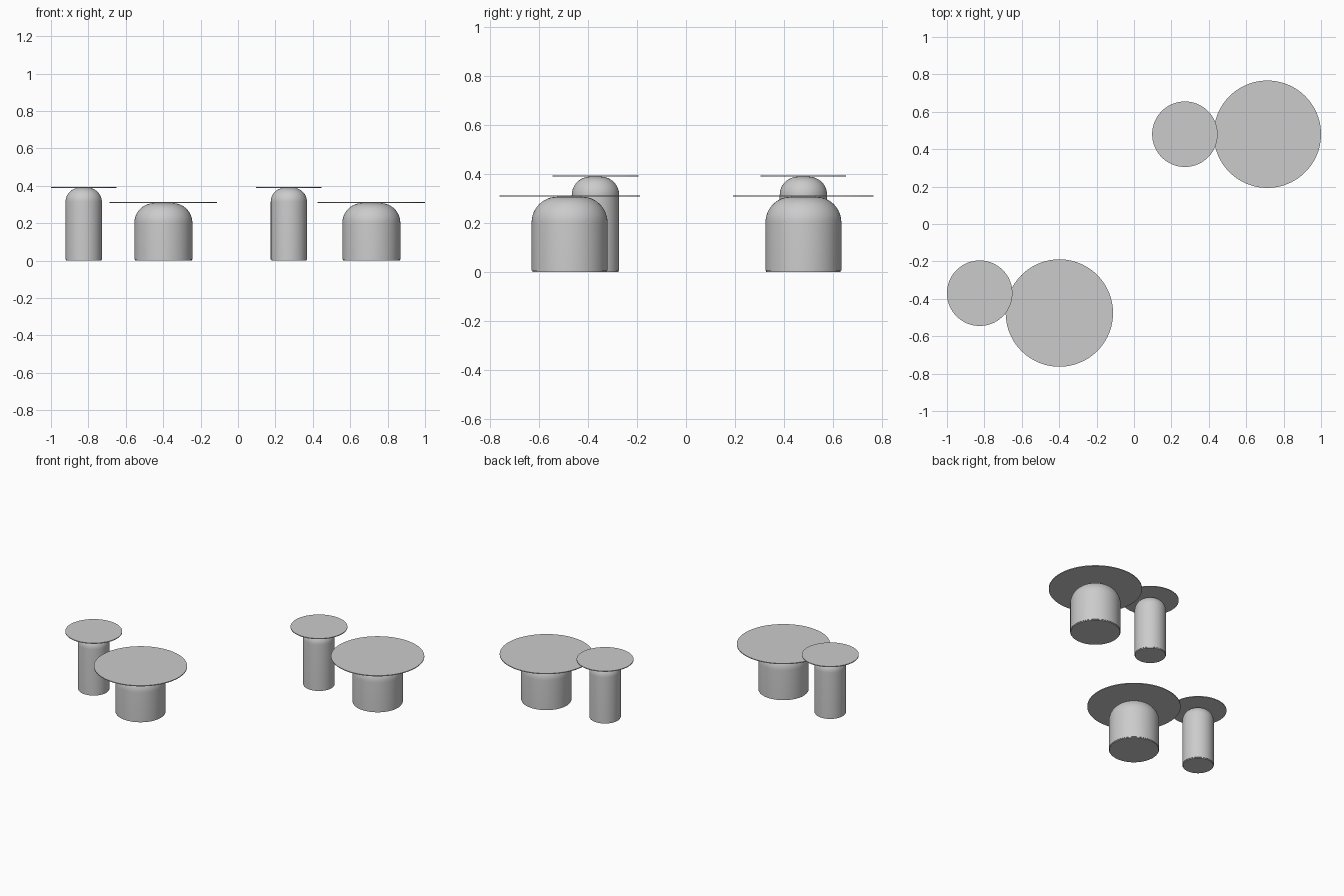
import bpy, bmesh, math

if "Cube" in bpy.data.objects:
    bpy.data.objects.remove(bpy.data.objects["Cube"])

SEG = 96

def lathe(name, profile, loc):
    """Revolve (radius, z) points around z, closing both ends with flat caps."""
    bm = bmesh.new()
    rings = []
    for r, z in profile:
        rings.append([bm.verts.new((r * math.cos(2 * math.pi * i / SEG),
                                    r * math.sin(2 * math.pi * i / SEG), z))
                      for i in range(SEG)])
    for a, b in zip(rings, rings[1:]):
        for i in range(SEG):
            j = (i + 1) % SEG
            bm.faces.new((a[i], a[j], b[j], b[i]))
    bm.faces.new(rings[0][::-1])
    bm.faces.new(rings[-1])
    mesh = bpy.data.meshes.new(name)
    bm.to_mesh(mesh)
    bm.free()
    ob = bpy.data.objects.new(name, mesh)
    ob.location = loc
    bpy.context.collection.objects.link(ob)
    bpy.context.view_layer.objects.active = ob
    ob.select_set(True)
    bpy.ops.object.shade_smooth_by_angle(angle=math.radians(30))
    ob.select_set(False)
    return ob

def table(name, x, y, base_r, shoulder, top_r, height, thick=0.005):
    # pedestal: slim inset foot, straight wall, rounded shoulder
    body_top = height - thick
    foot = 0.005
    profile = [(base_r - 0.003, 0), (base_r - 0.003, foot), (base_r, foot)]
    for k in range(13):
        a = math.pi / 2 * k / 12
        profile.append((base_r - shoulder + shoulder * math.cos(a),
                        body_top - shoulder + shoulder * math.sin(a)))
    lathe(name + "_pedestal", profile, (x, y, 0))
    # thin round top
    lathe(name + "_top", [(top_r, body_top), (top_r, height)], (x, y, 0))

# two pairs, each a tall small table beside a low large one
for label, small, large in (("front", (-0.825, -0.37), (-0.399, -0.476)),
                            ("back", (0.272, 0.48), (0.713, 0.48))):
    table(label + "_small_table", *small, 0.097, 0.075, 0.175, 0.394)
    table(label + "_large_table", *large, 0.155, 0.105, 0.287, 0.312)
